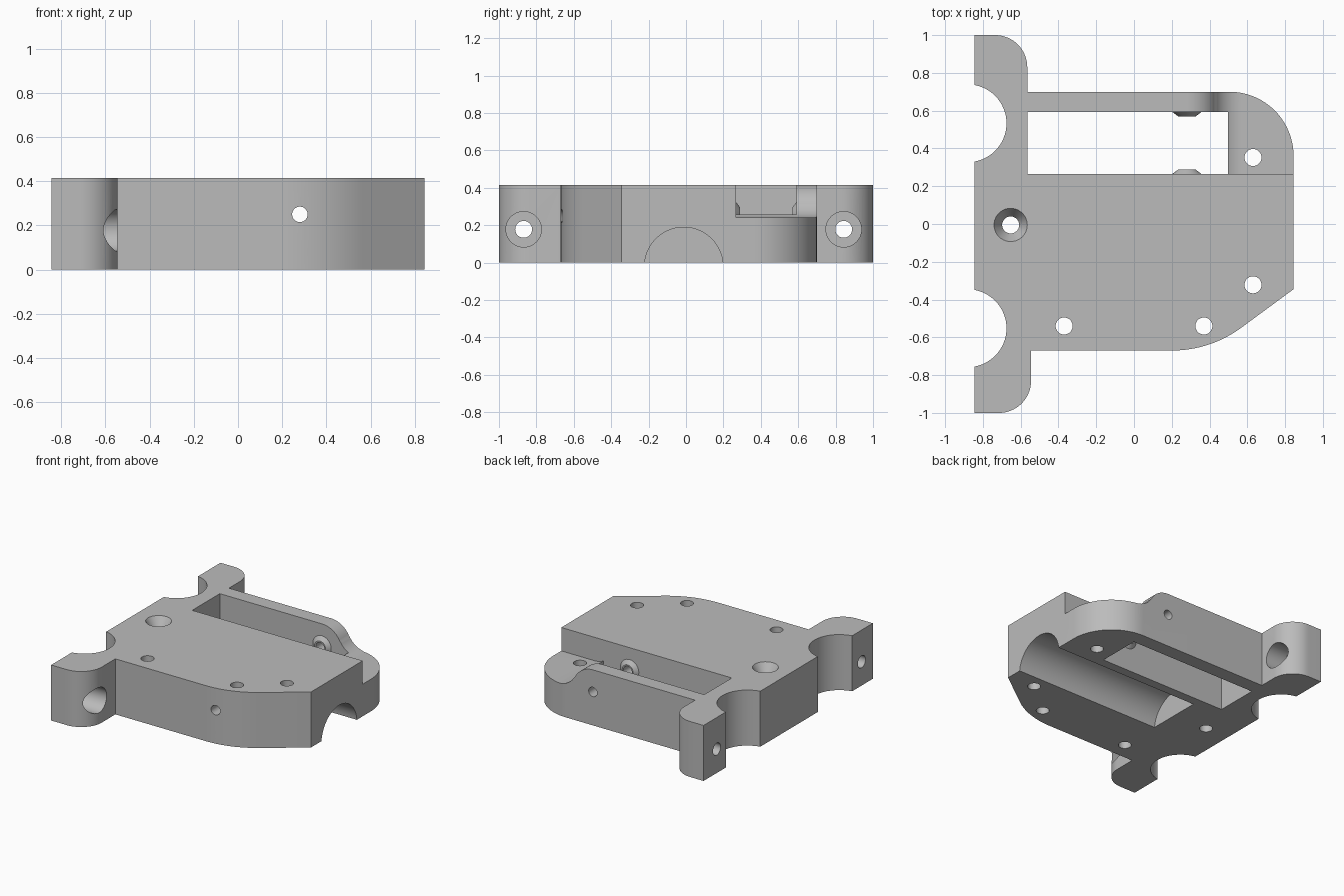
import bpy, bmesh
from math import sin, cos, radians, pi
from mathutils import Matrix, Vector

cube = bpy.data.objects.get("Cube")
if cube:
    bpy.data.objects.remove(cube, do_unlink=True)

H = 0.415          # plate thickness
BORE = 0.045       # plain screw hole radius

grey = bpy.data.materials.new("plain_grey")
grey.use_nodes = True
colour = (0.5, 0.5, 0.5, 1)
grey.diffuse_color = colour
grey.node_tree.nodes["Principled BSDF"].inputs["Base Color"].default_value = colour


def arc(cx, cy, r, a0, a1, n=16):
    """Points on an arc, angles in degrees."""
    steps = [radians(a0 + (a1 - a0) * i / n) for i in range(n + 1)]
    return [(cx + r * cos(a), cy + r * sin(a)) for a in steps]


def make_object(name, bm):
    bmesh.ops.recalc_face_normals(bm, faces=bm.faces)
    mesh = bpy.data.meshes.new(name)
    bm.to_mesh(mesh)
    bm.free()
    mesh.materials.append(grey)
    ob = bpy.data.objects.new(name, mesh)
    bpy.context.collection.objects.link(ob)
    return ob


def prism(name, points, place, depth):
    """Extrude a 2D outline; place maps a 2D point to 3D."""
    bm = bmesh.new()
    face = bm.faces.new([bm.verts.new(place(*p)) for p in points])
    out = bmesh.ops.extrude_face_region(bm, geom=[face])
    verts = [v for v in out["geom"] if isinstance(v, bmesh.types.BMVert)]
    bmesh.ops.translate(bm, verts=verts, vec=depth)
    return make_object(name, bm)


def rod(name, start, end, r1, r2=None, sides=40):
    """Cylinder or cone between two points."""
    a, b = Vector(start), Vector(end)
    axis = b - a
    turn = Vector((0, 0, 1)).rotation_difference(axis).to_matrix().to_4x4()
    bm = bmesh.new()
    bmesh.ops.create_cone(bm, cap_ends=True, segments=sides, radius1=r1,
                          radius2=r1 if r2 is None else r2, depth=axis.length,
                          matrix=Matrix.Translation((a + b) / 2) @ turn)
    return make_object(name, bm)


def combine(tool, operation="DIFFERENCE"):
    """Apply a boolean to the body and discard the tool."""
    bpy.context.view_layer.objects.active = body
    mod = body.modifiers.new(tool.name, "BOOLEAN")
    mod.operation, mod.object, mod.solver = operation, tool, "EXACT"
    bpy.ops.object.modifier_apply(modifier=mod.name)
    bpy.data.objects.remove(tool, do_unlink=True)


# Plate outline with two tabs, rounded back corner and chamfered front corner
outline = [(-0.845, -1)]
outline += arc(-0.715, -0.83, 0.17, -90, 0)
outline += [(-0.545, -0.67)]
outline += arc(0.2, -0.05, 0.62, -90, -53.5)
outline += [(0.845, -0.345)]
outline += arc(0.505, 0.36, 0.34, 0, 90, 24)
outline += [(-0.565, 0.7)]
outline += arc(-0.735, 0.83, 0.17, 0, 90)
outline += [(-0.845, 1)]
body = prism("mounting_plate", outline, lambda x, y: (x, y, 0), (0, 0, H))

# Round bites in the side edge
for y in (0.533, -0.552):
    combine(rod("side_bite", (-0.881, y, -0.1), (-0.881, y, 0.6), 0.206, sides=64))

# Lowered corner ledge with a swept shoulder
shoulder = arc(0.28, 0.25, 0.165, 90, 26.9) + arc(0.57, 0.397, 0.157, 206.9, 270)[1:]
shoulder += [(1, 0.24), (1, 0.6), (0.28, 0.6)]
combine(prism("ledge_cut", shoulder, lambda x, z: (x, 0.266, z), (0, 0.6, 0)))

# Rectangular through pocket
pocket = [(-0.565, 0.266), (0.498, 0.266), (0.498, 0.592), (-0.565, 0.592)]
combine(prism("pocket_cut", pocket, lambda x, y: (x, y, -0.1), (0, 0, 0.8)))

# Half-round channel underneath
combine(rod("channel_cut", (-0.37, -0.012, -0.021), (1, -0.012, -0.021), 0.21, sides=72))

# Tapered pivot bosses on the two pocket walls
for wall, tip in ((0.266, 0.289), (0.592, 0.569)):
    root = wall - (tip - wall)
    combine(rod("pivot_boss", (0.28, root, 0.25), (0.28, tip, 0.25), 0.107, 0.045), "UNION")

# Pivot bore through both walls
combine(rod("pivot_bore", (0.28, -0.9, 0.25), (0.28, 0.9, 0.25), 0.035))

# Vertical screw holes, one of them countersunk
for x, y in ((0.63, 0.352), (0.63, -0.322), (-0.37, -0.54), (0.37, -0.54), (-0.653, -0.005)):
    combine(rod("screw_bore", (x, y, -0.1), (x, y, 0.6), BORE))
combine(rod("countersink", (-0.653, -0.005, H - 0.07), (-0.653, -0.005, H + 0.07), BORE, 0.131))

# Counterbored sideways holes in the tabs
for y in (-0.868, 0.843):
    combine(rod("tab_bore", (-1, y, 0.178), (-0.4, y, 0.178), BORE))
    combine(rod("tab_counterbore", (-0.72, y, 0.178), (-0.4, y, 0.178), 0.095))

# Smooth curved walls, keep edges sharp
bpy.ops.object.select_all(action="DESELECT")
body.select_set(True)
bpy.context.view_layer.objects.active = body
bpy.ops.object.shade_smooth_by_angle(angle=pi / 7)
